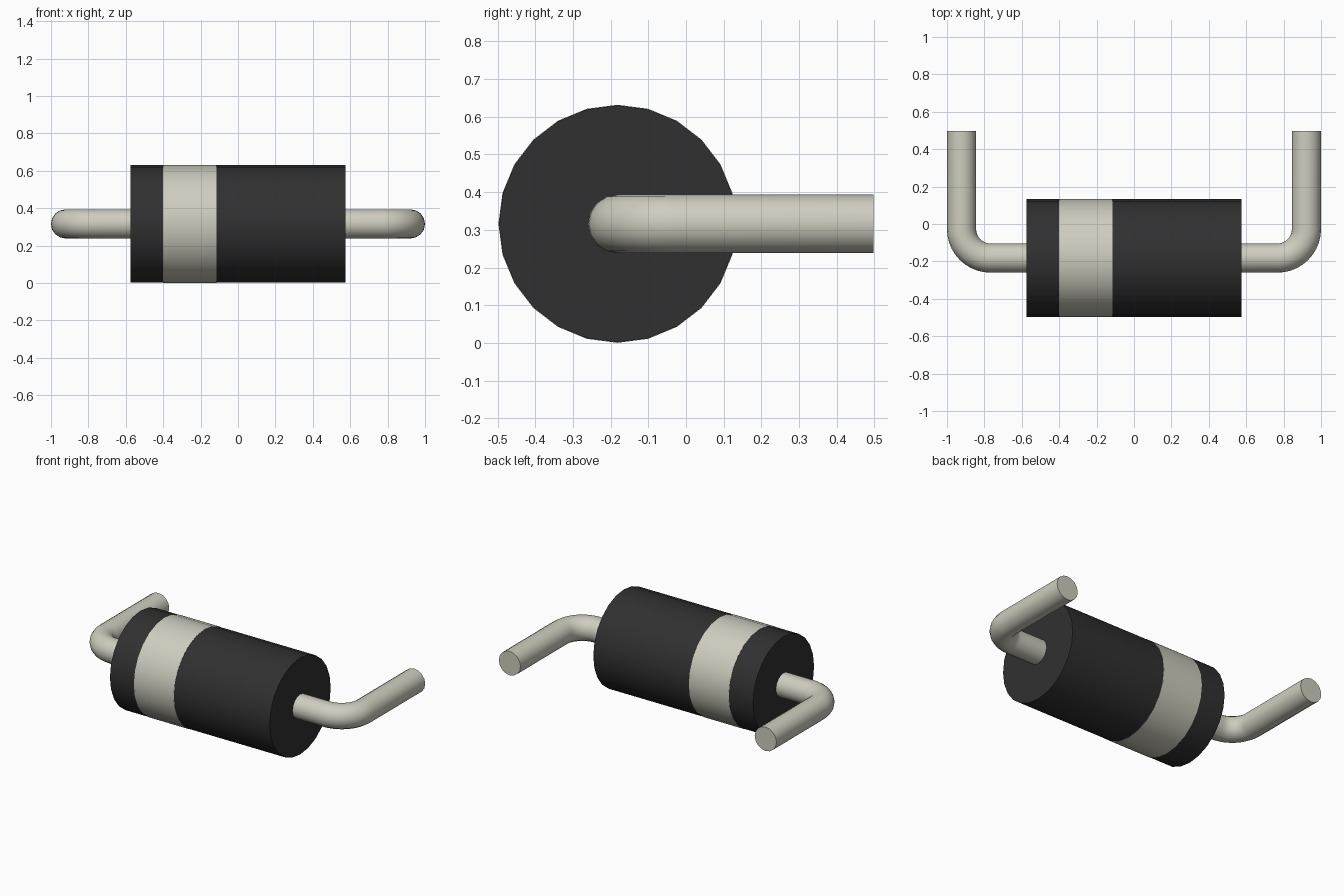
import bpy
from math import sin, cos, pi

cube = bpy.data.objects.get("Cube")
if cube:
    bpy.data.objects.remove(cube, do_unlink=True)

AXIS_Y, AXIS_Z = -0.182, 0.316
BODY_R, WIRE_R, BEND_R = 0.3145, 0.078, 0.155
BODY_HALF = 0.575


def material(name, rgb):
    mat = bpy.data.materials.new(name)
    mat.use_nodes = True
    color = (*rgb, 1)
    mat.diffuse_color = color
    bsdf = mat.node_tree.nodes["Principled BSDF"]
    bsdf.inputs["Base Color"].default_value = color
    bsdf.inputs["Roughness"].default_value = 0.6
    return mat


black = material("black plastic", (0.03, 0.03, 0.03))
silver = material("warm silver", (0.62, 0.61, 0.52))


def smooth(obj):
    bpy.ops.object.select_all(action="DESELECT")
    obj.select_set(True)
    bpy.context.view_layer.objects.active = obj
    bpy.ops.object.shade_smooth_by_angle(angle=pi / 5)


def drum(name, x0, x1, radius, mat):
    """Cylinder lying along x between x0 and x1."""
    bpy.ops.mesh.primitive_cylinder_add(
        vertices=24, radius=radius, depth=x1 - x0,
        location=((x0 + x1) / 2, AXIS_Y, AXIS_Z), rotation=(0, pi / 2, 0))
    obj = bpy.context.object
    obj.name = name
    bpy.ops.object.transform_apply(location=False, rotation=True, scale=False)
    obj.data.materials.append(mat)
    smooth(obj)


def lead(name, side):
    """Round wire leaving the body along x, then bending to the back."""
    cx, cy = 1 - WIRE_R - BEND_R, AXIS_Y + BEND_R
    steps = 10
    arc = [(cx + BEND_R * sin(i * pi / 2 / steps),
            cy - BEND_R * cos(i * pi / 2 / steps)) for i in range(steps + 1)]
    path = [(BODY_HALF - 0.02, AXIS_Y)] + arc + [(1 - WIRE_R, 0.498)]
    curve = bpy.data.curves.new(name, "CURVE")
    curve.dimensions = "3D"
    curve.bevel_depth = WIRE_R
    curve.bevel_resolution = 6
    curve.use_fill_caps = True
    spline = curve.splines.new("POLY")
    spline.points.add(len(path) - 1)
    for point, (x, y) in zip(spline.points, path):
        point.co = (side * x, y, AXIS_Z, 1)
    curve.materials.append(silver)
    obj = bpy.data.objects.new(name, curve)
    bpy.context.collection.objects.link(obj)
    bpy.ops.object.select_all(action="DESELECT")
    obj.select_set(True)
    bpy.context.view_layer.objects.active = obj
    bpy.ops.object.convert(target="MESH")
    smooth(bpy.context.object)


# Body with its polarity band
drum("body", -BODY_HALF, BODY_HALF, BODY_R, black)
drum("polarity_band", -0.402, -0.114, BODY_R + 0.0015, silver)

# Bent wire leads
lead("left_lead", 1)
lead("right_lead", -1)
